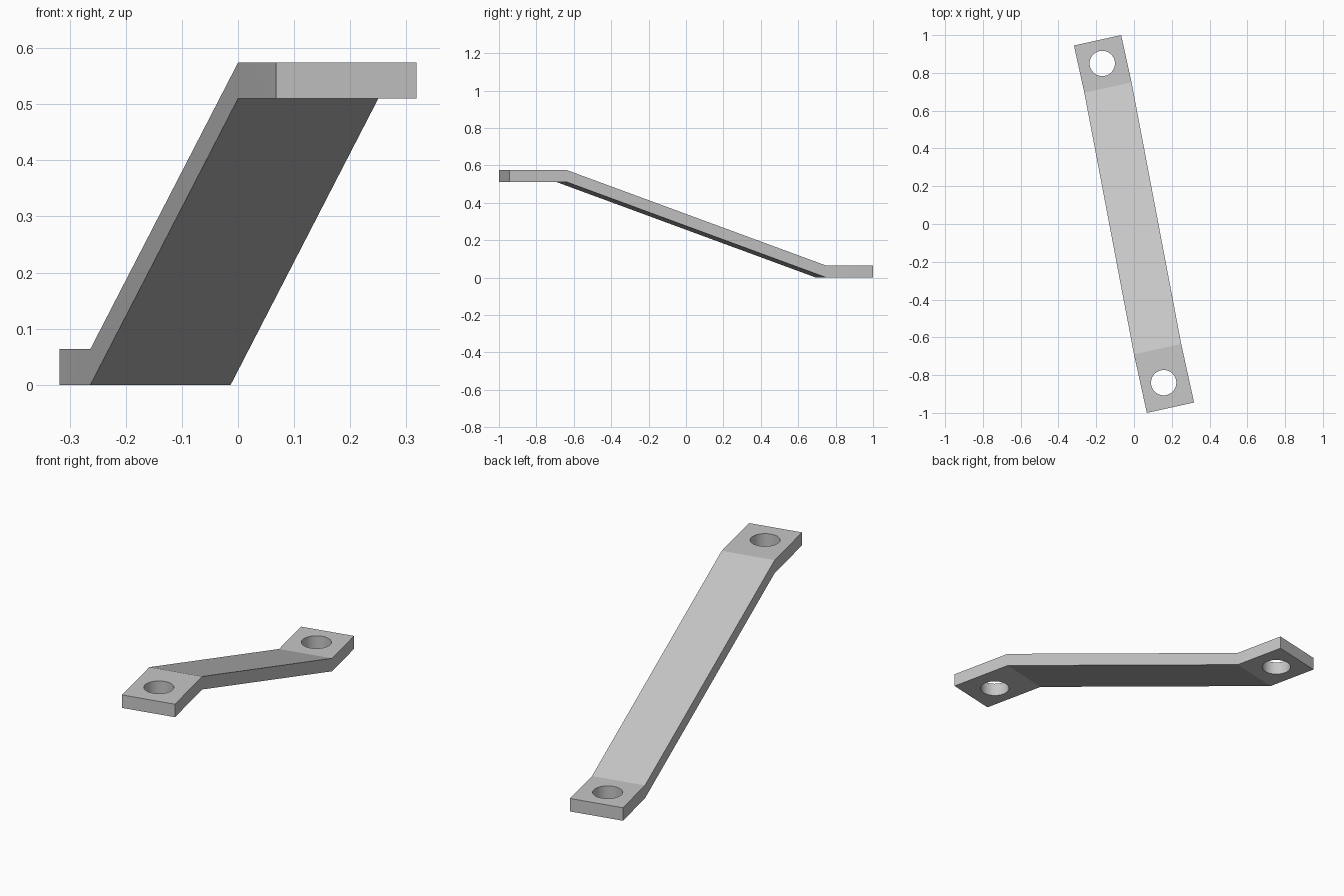
import bpy, bmesh
from mathutils import Vector

if "Cube" in bpy.data.objects:
    bpy.data.objects.remove(bpy.data.objects["Cube"])

THICK = 0.064                       # vertical thickness of the strap
ACROSS = Vector((0.25, 0.055, 0))   # vector across its width
HOLE_RADIUS = 0.067

metal = bpy.data.materials.new("light_grey_metal")
metal.use_nodes = True
grey = (0.57, 0.57, 0.57, 1)
metal.diffuse_color = grey
metal.node_tree.nodes["Principled BSDF"].inputs["Base Color"].default_value = grey

# Strap: one edge path with two bends, swept across the width
path = [(0.068, -1.0, 0.51), (0, -0.69, 0.51), (-0.263, 0.695, 0), (-0.318, 0.945, 0)]
up = Vector((0, 0, THICK))
bm = bmesh.new()
rings = []
for point in path:
    p = Vector(point)
    rings.append([bm.verts.new(c) for c in (p, p + ACROSS, p + ACROSS + up, p + up)])
for a, b in zip(rings, rings[1:]):
    for i in range(4):
        j = (i + 1) % 4
        bm.faces.new((a[i], a[j], b[j], b[i]))
bm.faces.new(rings[0])
bm.faces.new(rings[-1])
bmesh.ops.recalc_face_normals(bm, faces=bm.faces[:])
mesh = bpy.data.meshes.new("bent_strap")
bm.to_mesh(mesh)
bm.free()
mesh.materials.append(metal)
strap = bpy.data.objects.new("bent_strap", mesh)
bpy.context.collection.objects.link(strap)


def drill(name, x, y, z):
    """Cut a round bolt hole straight through a mounting pad."""
    bpy.ops.mesh.primitive_cylinder_add(
        vertices=48, radius=HOLE_RADIUS, depth=0.2, location=(x, y, z + THICK / 2))
    cutter = bpy.context.object
    cutter.name = name
    cutter.hide_render = True
    cutter.data.materials.append(metal)
    bpy.ops.object.select_all(action='DESELECT')
    strap.select_set(True)
    bpy.context.view_layer.objects.active = strap
    mod = strap.modifiers.new(name, 'BOOLEAN')
    mod.operation = 'DIFFERENCE'
    mod.solver = 'EXACT'
    mod.object = cutter
    bpy.ops.object.modifier_apply(modifier=mod.name)
    bpy.data.objects.remove(cutter)


# Bolt holes in the upper and lower pads
drill("front_hole_cutter", 0.157, -0.84, 0.51)
drill("back_hole_cutter", -0.168, 0.85, 0)

# Round hole walls stay smooth, bends stay crisp
bpy.ops.object.shade_smooth_by_angle(angle=0.2)
